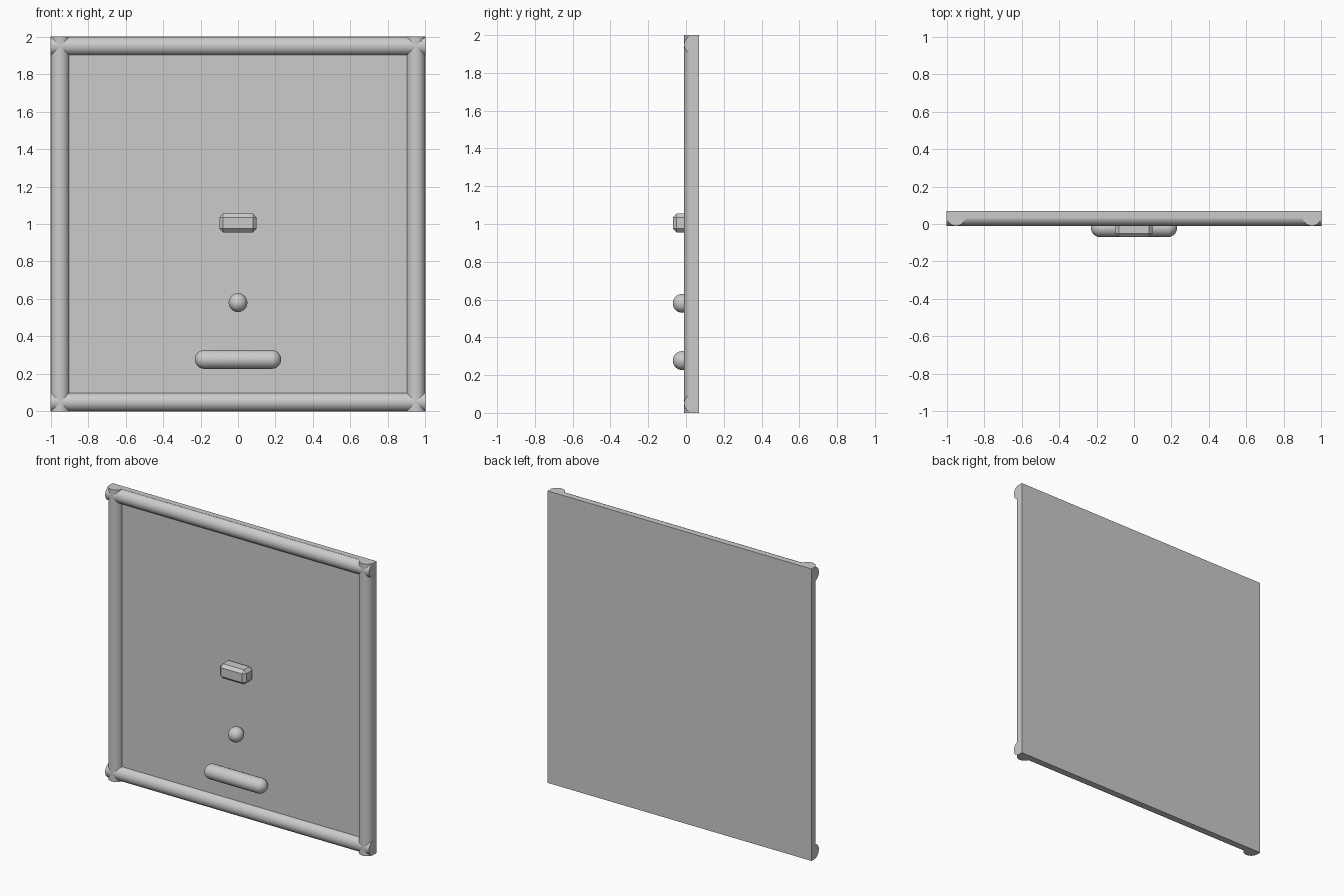
import bpy, bmesh
from math import sin, cos, pi, radians
from mathutils import Matrix

if "Cube" in bpy.data.objects:
    bpy.data.objects.remove(bpy.data.objects["Cube"])


def finish(bm, name, smooth=False):
    bmesh.ops.recalc_face_normals(bm, faces=bm.faces[:])
    me = bpy.data.meshes.new(name)
    bm.to_mesh(me)
    bm.free()
    ob = bpy.data.objects.new(name, me)
    bpy.context.collection.objects.link(ob)
    if smooth:
        bpy.ops.object.select_all(action='DESELECT')
        ob.select_set(True)
        bpy.context.view_layer.objects.active = ob
        bpy.ops.object.shade_smooth_by_angle(angle=radians(35))
    return ob


def box(name, size, centre, bevel=0):
    bm = bmesh.new()
    bmesh.ops.create_cube(bm, size=1)
    bmesh.ops.scale(bm, vec=size, verts=bm.verts)
    if bevel:
        bmesh.ops.bevel(bm, geom=bm.edges[:], offset=bevel, segments=1,
                        profile=0.5, affect='EDGES')
    bmesh.ops.translate(bm, vec=centre, verts=bm.verts)
    return finish(bm, name)


def half_round(name, at, vertical, r=0.05, y=0.04, n=24):
    """Half-round moulding running the full width or height of the panel."""
    bm = bmesh.new()
    ring = []
    for i in range(n + 1):
        a = pi * i / n
        across, depth = at + r * cos(a), y - r * sin(a)
        ring.append(bm.verts.new((across, depth, 0) if vertical
                                 else (-1, depth, across)))
    face = bm.faces.new(ring)
    out = bmesh.ops.extrude_face_region(bm, geom=[face], use_keep_orig=True)
    moved = [v for v in out['geom'] if isinstance(v, bmesh.types.BMVert)]
    bmesh.ops.translate(bm, vec=(0, 0, 2) if vertical else (2, 0, 0), verts=moved)
    return finish(bm, name, True)


def pill(name, centre, half_length, r=0.05):
    """Sphere along x, its halves pulled apart to make a rounded bar."""
    bm = bmesh.new()
    bmesh.ops.create_uvsphere(bm, u_segments=32, v_segments=31, radius=r,
                              matrix=Matrix.Rotation(pi / 2, 4, 'Y'))
    for v in bm.verts:
        v.co.x += half_length if v.co.x > 0 else -half_length
    bmesh.ops.translate(bm, vec=centre, verts=bm.verts)
    return finish(bm, name, True)


# Flat backing panel
box("panel", (2, 0.04, 2), (0, 0.05, 1))

# Half-round frame, crossing at the corners
for side, x in (("left", -0.95), ("right", 0.95)):
    half_round("frame_" + side, x, True)
for side, z in (("bottom", 0.05), ("top", 1.95)):
    half_round("frame_" + side, z, False)

# Front fittings: chamfered block, round knob, rounded bar
box("block", (0.2, 0.1, 0.1), (0, -0.02, 1.005), 0.02)
pill("knob", (0, -0.02, 0.58), 0)
pill("rounded_bar", (0, -0.02, 0.277), 0.18)
